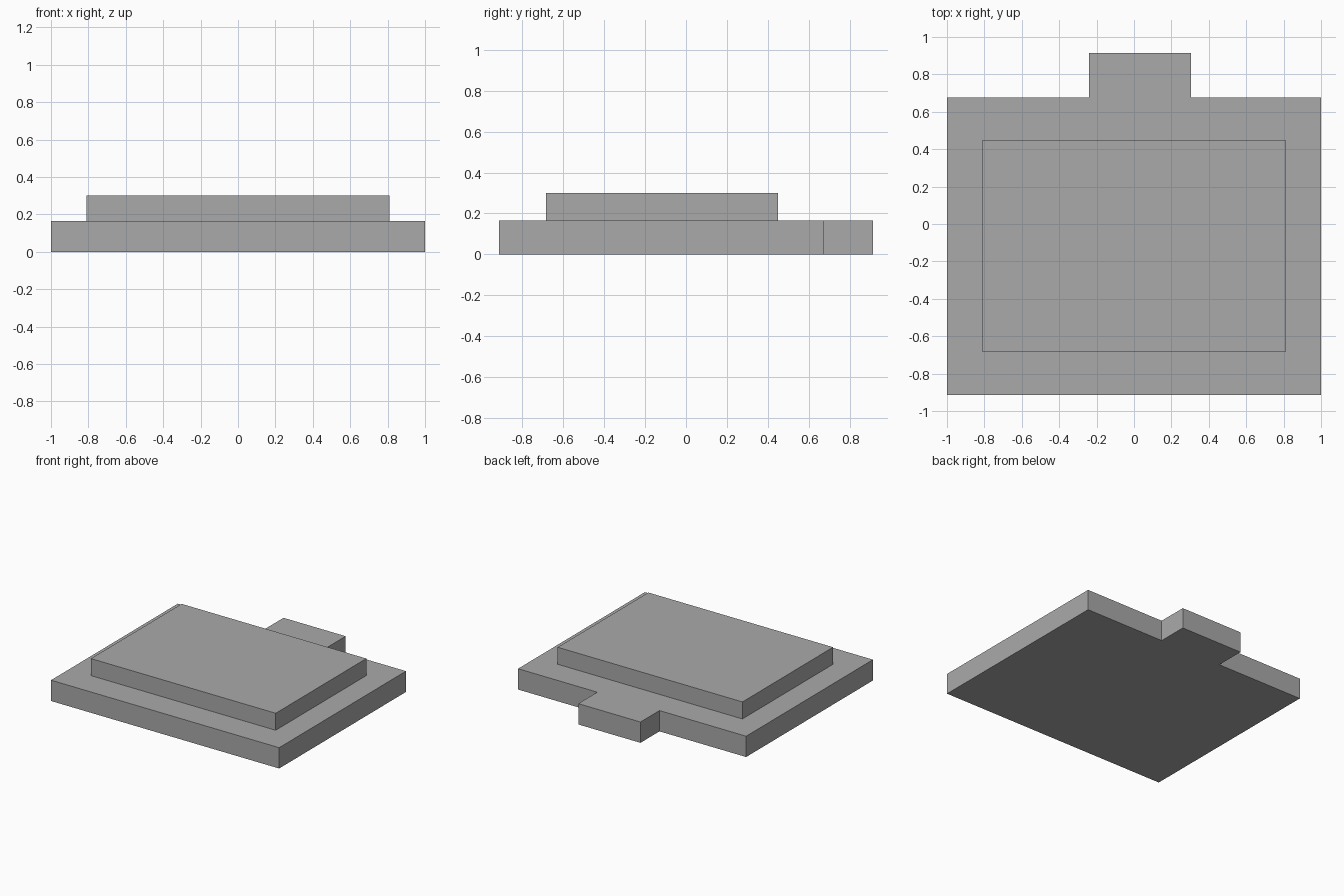
import bpy
import bmesh

if "Cube" in bpy.data.objects:
    bpy.data.objects.remove(bpy.data.objects["Cube"], do_unlink=True)

# Single plain grey
GREY = (0.4, 0.4, 0.4, 1.0)
grey = bpy.data.materials.new("plain_grey")
grey.use_nodes = True
grey.diffuse_color = GREY
grey.node_tree.nodes["Principled BSDF"].inputs["Base Color"].default_value = GREY


def slab(name, outline, bottom, top):
    """Extrude a flat outline upward into a closed slab."""
    bm = bmesh.new()
    face = bm.faces.new([bm.verts.new((x, y, bottom)) for x, y in outline])
    result = bmesh.ops.extrude_face_region(bm, geom=[face], use_keep_orig=True)
    raised = [g for g in result["geom"] if isinstance(g, bmesh.types.BMVert)]
    bmesh.ops.translate(bm, verts=raised, vec=(0, 0, top - bottom))
    bmesh.ops.recalc_face_normals(bm, faces=bm.faces)
    mesh = bpy.data.meshes.new(name)
    bm.to_mesh(mesh)
    bm.free()
    mesh.materials.append(grey)
    obj = bpy.data.objects.new(name, mesh)
    bpy.context.collection.objects.link(obj)
    return obj


# Base plate with the off-centre tab at the back
half_width, half_depth, shoulder = 1.0, 0.913, 0.675
tab_right, tab_left = -0.24, 0.305
base_height, full_height = 0.165, 0.3
slab("base_plate", [
    (-half_width, -half_depth), (half_width, -half_depth),
    (half_width, shoulder), (tab_left, shoulder),
    (tab_left, half_depth), (tab_right, half_depth),
    (tab_right, shoulder), (-half_width, shoulder),
], 0, base_height)

# Raised platform on top
side, front, back = 0.81, -0.685, 0.45
slab("raised_platform",
     [(-side, front), (side, front), (side, back), (-side, back)],
     base_height, full_height)
